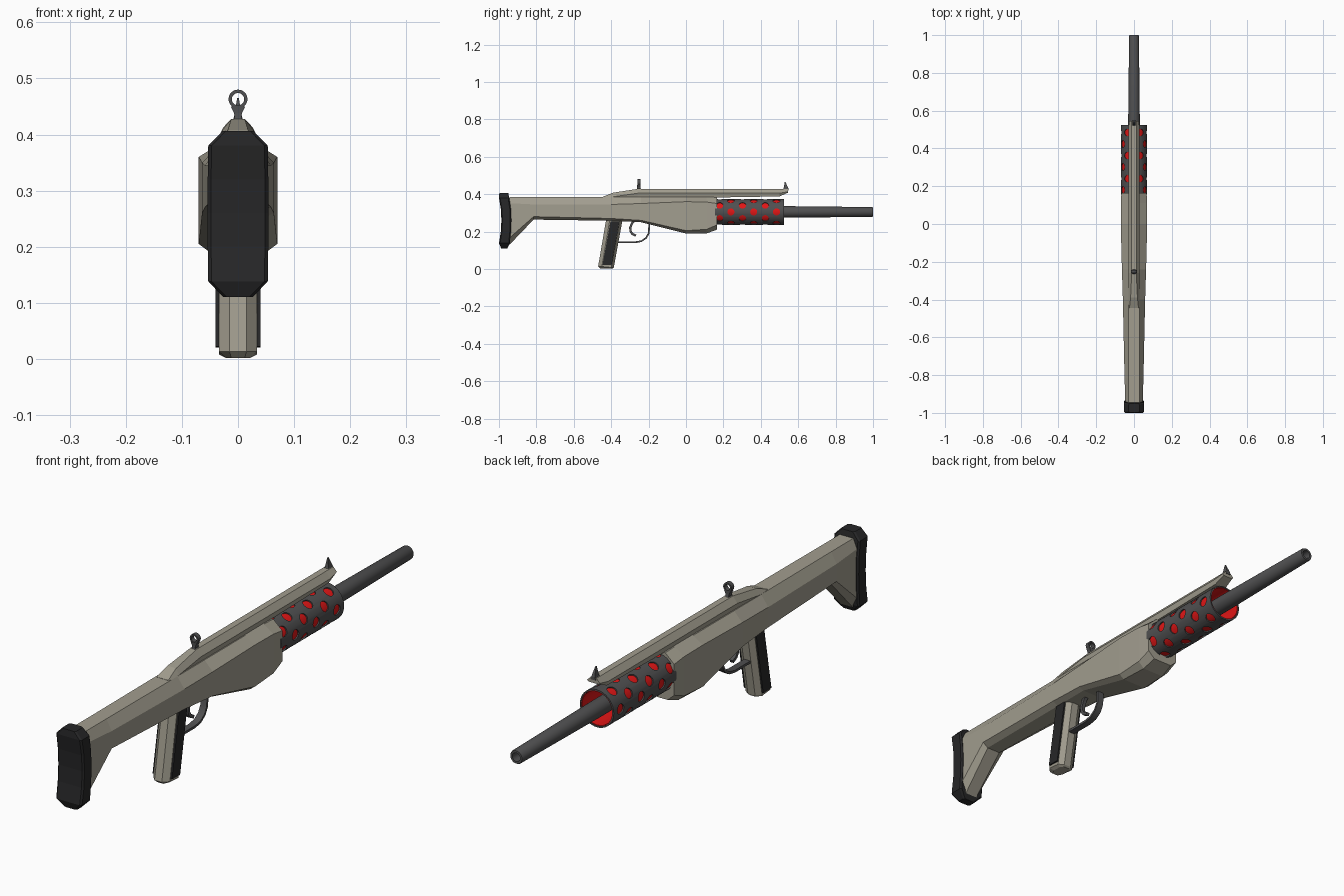
import bpy, bmesh, math
from mathutils import Matrix, Vector

if "Cube" in bpy.data.objects:
    bpy.data.objects.remove(bpy.data.objects["Cube"])


def material(name, rgb):
    m = bpy.data.materials.new(name)
    m.diffuse_color = (*rgb, 1)
    m.use_nodes = True
    m.node_tree.nodes["Principled BSDF"].inputs["Base Color"].default_value = m.diffuse_color
    return m


TAN = material("warm grey", (0.36, 0.34, 0.275))
BLACK = material("rubber black", (0.02, 0.02, 0.021))
STEEL = material("dark steel", (0.08, 0.08, 0.082))
RED = material("red liner", (0.75, 0.008, 0.008))
AXIS_Z = 0.305


def finish(name, bm, mat, smooth=False):
    bmesh.ops.recalc_face_normals(bm, faces=bm.faces[:])
    me = bpy.data.meshes.new(name)
    bm.to_mesh(me)
    bm.free()
    me.materials.append(mat)
    ob = bpy.data.objects.new(name, me)
    bpy.context.collection.objects.link(ob)
    if smooth:
        smooth_object(ob)
    return ob


def activate(ob):
    bpy.ops.object.select_all(action='DESELECT')
    ob.select_set(True)
    bpy.context.view_layer.objects.active = ob


def smooth_object(ob):
    activate(ob)
    bpy.ops.object.shade_smooth_by_angle(angle=math.radians(35))


def loft(name, rings, mat, smooth=False, closed=False):
    """Skin a list of rings; cap the ends unless the rings form a loop."""
    bm = bmesh.new()
    vs = [[bm.verts.new(p) for p in r] for r in rings]
    n = len(vs[0])
    pairs = list(zip(vs, vs[1:])) + ([(vs[-1], vs[0])] if closed else [])
    for a, b in pairs:
        for i in range(n):
            j = (i + 1) % n
            bm.faces.new((a[i], a[j], b[j], b[i]))
    if not closed:
        bm.faces.new(vs[0])
        bm.faces.new(vs[-1])
    return finish(name, bm, mat, smooth)


def lathe(name, profile, mat, sides=32, closed=False):
    """Turn (y, radius) points about the barrel axis."""
    rings = [[(r * math.cos(2 * math.pi * i / sides), y,
               AXIS_Z + r * math.sin(2 * math.pi * i / sides)) for i in range(sides)]
             for y, r in profile]
    return loft(name, rings, mat, True, closed)


def plate(name, yz, x0, x1, mat):
    return loft(name, [[(x, y, z) for y, z in yz] for x in (x0, x1)], mat)


def strip(name, path, thick, half_w, mat):
    """Flat bar following a path in the side plane."""
    rings = []
    for i, p in enumerate(path):
        a, b = path[max(i - 1, 0)], path[min(i + 1, len(path) - 1)]
        t = Vector((b[0] - a[0], b[1] - a[1])).normalized() * thick / 2
        rings.append([(sx * half_w, p[0] - s * t.y, p[1] + s * t.x)
                      for sx, s in ((-1, -1), (1, -1), (1, 1), (-1, 1))])
    return loft(name, rings, mat, True)


# Stock and receiver: y, bottom, low crease, high crease, top, half widths (mid, bottom, top)
stations = [
    (-0.945, 0.128, 0.165, 0.352, 0.385, 0.046, 0.025, 0.028),
    (-0.815, 0.264, 0.280, 0.345, 0.385, 0.050, 0.028, 0.028),
    (-0.40, 0.258, 0.270, 0.345, 0.385, 0.059, 0.035, 0.030),
    (-0.24, 0.250, 0.260, 0.350, 0.385, 0.064, 0.045, 0.030),
    (0.00, 0.190, 0.205, 0.360, 0.385, 0.070, 0.050, 0.030),
    (0.11, 0.190, 0.212, 0.358, 0.385, 0.069, 0.045, 0.030),
    (0.165, 0.210, 0.235, 0.350, 0.383, 0.067, 0.040, 0.030)]
loft("stock_body", [[(-nb, y, b), (nb, y, b), (w, y, l), (w, y, h),
                     (nt, y, t), (-nt, y, t), (-w, y, h), (-w, y, l)]
                    for y, b, l, h, t, w, nb, nt in stations], TAN)

# Butt pad: z, back y, front y, half width
c = 0.006
loft("butt_pad", [[(-w + c, yb, z), (w - c, yb, z), (w, yb + c, z), (w, yf - c, z),
                   (w - c, yf, z), (-w + c, yf, z), (-w, yf - c, z), (-w, yb + c, z)]
                  for z, yb, yf, w in [(0.11, -0.988, -0.955, 0.026), (0.138, -1.0, -0.942, 0.053),
                                       (0.20, -0.99, -0.936, 0.054), (0.26, -0.987, -0.934, 0.054),
                                       (0.32, -0.99, -0.936, 0.054), (0.38, -1.0, -0.945, 0.053),
                                       (0.406, -0.998, -0.95, 0.028)]], BLACK)

# Top rail: y, bottom, shoulder, top, shoulder half width, top half width
rail = [(-0.445, 0.375, 0.383, 0.386, 0.030, 0.024),
        (-0.39, 0.375, 0.386, 0.408, 0.030, 0.018),
        (-0.26, 0.375, 0.405, 0.428, 0.030, 0.012),
        (0.50, 0.388, 0.405, 0.428, 0.030, 0.012),
        (0.545, 0.408, 0.413, 0.428, 0.026, 0.012)]
loft("top_rail", [[(-s * 0.8, y, b), (s * 0.8, y, b), (s, y, m), (w, y, t), (-w, y, t), (-s, y, m)]
                  for y, b, m, t, s, w in rail], TAN)

# Barrel with bored muzzle
lathe("barrel", [(0.15, 0.031), (0.53, 0.031), (0.996, 0.026), (1.0, 0.024),
                 (1.0, 0.016), (0.92, 0.016)], STEEL, 24)

# Perforated shroud over a red liner
shroud = lathe("barrel_shroud", [(0.155, 0.07), (0.525, 0.07), (0.525, 0.065), (0.155, 0.065)],
               STEEL, 36, True)
lathe("shroud_liner", [(0.155, 0.0645), (0.523, 0.0645), (0.523, 0.062), (0.155, 0.062)],
      RED, 36, True)
bm = bmesh.new()
for k in range(12):
    a = k * math.pi / 6
    for col in range(3):
        y = (0.24 if k % 2 == 0 else 0.18) + col * 0.122
        m = (Matrix.Translation((0.07 * math.cos(a), y, AXIS_Z + 0.07 * math.sin(a)))
             @ Matrix.Rotation(math.pi / 2 - a, 4, 'Y'))
        bmesh.ops.create_cone(bm, cap_ends=True, segments=16, radius1=0.019, radius2=0.019,
                              depth=0.04, matrix=m)
cutter = finish("hole_cutter", bm, STEEL)
cutter.hide_render = True
mod = shroud.modifiers.new("holes", 'BOOLEAN')
mod.operation, mod.object, mod.solver = 'DIFFERENCE', cutter, 'EXACT'
activate(shroud)
bpy.ops.object.modifier_apply(modifier=mod.name)
bpy.data.objects.remove(cutter)
smooth_object(shroud)

# Pistol grip: z (back, front), back y, front y, half width, flat half width
grip = [(0.002, 0.002, -0.458, -0.392, 0.022, 0.012), (0.013, 0.008, -0.470, -0.386, 0.034, 0.015),
        (0.27, 0.27, -0.426, -0.338, 0.034, 0.015)]
loft("pistol_grip", [[(-f, yb, zb), (f, yb, zb), (w, yb + 0.02, zb), (w, yf - 0.014, zf),
                      (f, yf, zf), (-f, yf, zf), (-w, yf - 0.014, zf), (-w, yb + 0.02, zb)]
                     for zb, zf, yb, yf, w, f in grip], TAN)
for side, s in (("left", -1), ("right", 1)):
    plate("grip_panel_" + side, [(-0.446, 0.022), (-0.398, 0.020), (-0.356, 0.255), (-0.404, 0.255)],
          s * 0.032, s * 0.040, BLACK)

# Trigger guard and trigger
strip("trigger_guard", [(-0.375, 0.143), (-0.27, 0.143), (-0.238, 0.149), (-0.213, 0.166),
                        (-0.199, 0.192), (-0.196, 0.245)], 0.009, 0.013, STEEL)
strip("trigger", [(-0.272, 0.265), (-0.288, 0.245), (-0.298, 0.222), (-0.297, 0.202),
                  (-0.287, 0.187), (-0.268, 0.178)], 0.012, 0.007, STEEL)

# Rear ring sight on a flared post
N = 20
loft("rear_sight_ring",
     [[(r * math.sin(a), y, 0.463 + r * math.cos(a))
       for r, y in ((0.017, -0.26), (0.017, -0.243), (0.011, -0.243), (0.011, -0.26))]
      for a in (2 * math.pi * i / N for i in range(N))], STEEL, True, True)
loft("rear_sight_post", [[(-w, -0.252 - d, z), (w, -0.252 - d, z), (w, -0.252 + d, z), (-w, -0.252 + d, z)]
                         for z, w, d in ((0.42, 0.013, 0.018), (0.43, 0.006, 0.010),
                                         (0.438, 0.007, 0.009), (0.450, 0.013, 0.009))], STEEL)

# Front blade sight
loft("front_sight", [[(-w, y0, z), (w, y0, z), (w, y1, z), (-w, y1, z)]
                     for z, w, y0, y1 in ((0.42, 0.011, 0.518, 0.547), (0.432, 0.007, 0.522, 0.547),
                                          (0.465, 0.0015, 0.528, 0.532))], STEEL)
